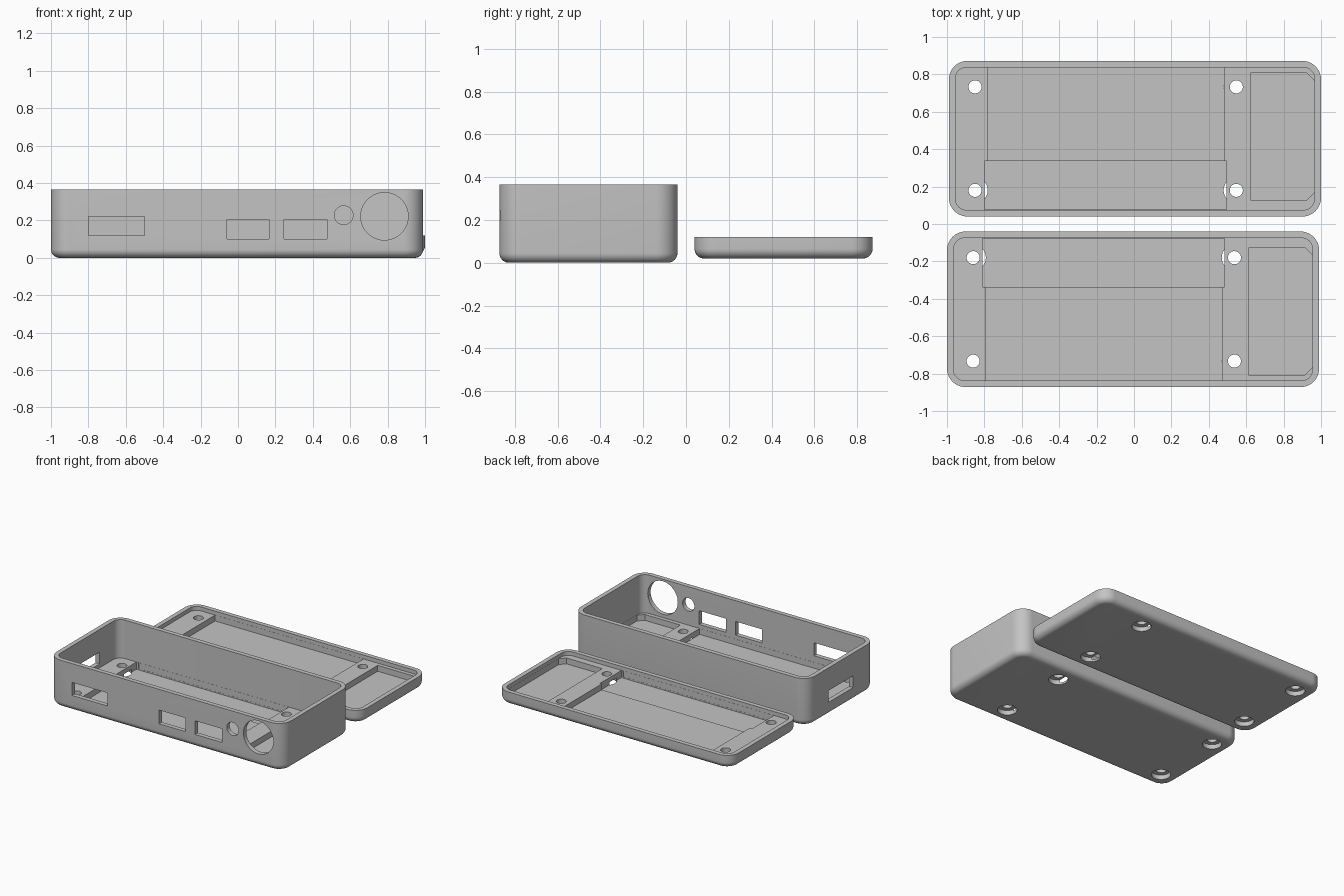
import bpy, bmesh
from math import cos, sin, pi

if "Cube" in bpy.data.objects:
    bpy.data.objects.remove(bpy.data.objects["Cube"])

grey = bpy.data.materials.new("plain grey")
grey.use_nodes = True
grey.diffuse_color = (0.55, 0.55, 0.55, 1)
grey.node_tree.nodes["Principled BSDF"].inputs["Base Color"].default_value = (0.55, 0.55, 0.55, 1)


def rounded_rect(x0, x1, y0, y1, r, seg=10):
    corners = [(x1 - r, y1 - r), (x0 + r, y1 - r), (x0 + r, y0 + r), (x1 - r, y0 + r)]
    return [(cx + r * cos(a), cy + r * sin(a))
            for q, (cx, cy) in enumerate(corners)
            for a in [(q + i / seg) * pi / 2 for i in range(seg + 1)]]


def rect(x0, x1, y0, y1):
    return [(x0, y0), (x1, y0), (x1, y1), (x0, y1)]


def circle(x, y, r, n=32):
    return [(x + r * cos(2 * pi * i / n), y + r * sin(2 * pi * i / n)) for i in range(n)]


def loft(name, rings):
    """Solid through equal-length rings of 3D points, capped at both ends."""
    bm = bmesh.new()
    loops = [[bm.verts.new(p) for p in ring] for ring in rings]
    for a, b in zip(loops, loops[1:]):
        for i in range(len(a)):
            j = (i + 1) % len(a)
            bm.faces.new((a[i], a[j], b[j], b[i]))
    bm.faces.new(loops[0])
    bm.faces.new(loops[-1])
    bmesh.ops.recalc_face_normals(bm, faces=bm.faces)
    mesh = bpy.data.meshes.new(name)
    bm.to_mesh(mesh)
    bm.free()
    mesh.materials.append(grey)
    ob = bpy.data.objects.new(name, mesh)
    bpy.context.collection.objects.link(ob)
    return ob


def cut(target, rings):
    cutter = loft("cutter", rings)
    cutter.hide_render = True
    mod = target.modifiers.new("cut", "BOOLEAN")
    mod.operation, mod.solver, mod.object = "DIFFERENCE", "EXACT", cutter
    deps = bpy.context.evaluated_depsgraph_get()
    target.data = bpy.data.meshes.new_from_object(target.evaluated_get(deps))
    target.modifiers.clear()
    bpy.data.objects.remove(cutter)


def half_shell(name, side, dx, z0, height):
    """One tray of the case; side is -1 for the base and 1 for the lid."""
    x0, x1, y0, y1 = -1 + dx, 0.99 + dx, 0.04, 0.872

    def ring(points, z):
        return [(x, side * y, z0 + z) for x, y in points]

    # Outer body with a rounded lower edge
    round_r, rings = 0.045, []
    for i in range(9):
        a = i / 8 * pi / 2
        inset = round_r * (1 - sin(a))
        rings.append(ring(rounded_rect(x0 + inset, x1 - inset, y0 + inset, y1 - inset,
                                       0.1 - inset), round_r * (1 - cos(a))))
    rings.append(ring(rounded_rect(x0, x1, y0, y1, 0.1), height))
    body = loft(name, rings)

    def pocket(points, bottom, top):
        cut(body, [ring(points, bottom), ring(points, top)])

    # Main cavity down to the screw ledges, then the lower pockets
    ledge, floor, inner = 0.07, 0.025, 0.035
    pocket(rounded_rect(x0 + inner, x1 - inner, y0 + inner, y1 - inner, 0.06),
           ledge, height + 0.1)
    pocket(rect(-0.79 + dx, 0.47 + dx, 0.076, 0.836), floor, ledge + 0.01)
    pocket(rect(-0.81 + dx, 0.485 + dx, 0.077, 0.337), floor - 0.01, ledge + 0.005)
    c, xa, xb, ya, yb = 0.04, 0.612 + dx, 0.954 + dx, 0.128, 0.807
    pocket([(xa, ya), (xb - c, ya), (xb, ya + c), (xb, yb - c), (xb - c, yb), (xa, yb)],
           floor, ledge + 0.01)

    # Counterbored screw holes
    for x in (-0.86 + dx, 0.537 + dx):
        for y in (0.18, 0.733):
            pocket(circle(x, y, 0.035), -0.1, ledge + 0.02)
            pocket(circle(x, y, 0.068), -0.1, 0.035)
    return body


base = half_shell("case_base", -1, 0, 0, 0.365)
lid = half_shell("case_lid", 1, 0.01, 0.02, 0.1)

# Port openings through the front wall
ports = [rect(-0.8, -0.5, 0.12, 0.22), rect(-0.06, 0.165, 0.1, 0.205),
         rect(0.245, 0.475, 0.1, 0.205), circle(0.565, 0.228, 0.05),
         circle(0.783, 0.222, 0.127, 48)]
for outline in ports:
    cut(base, [[(x, y, z) for x, z in outline] for y in (-0.95, -0.8)])

# Port opening through the end wall
cut(base, [[(x, y, z) for y, z in rect(-0.6, -0.3, 0.1, 0.19)] for x in (-1.1, -0.9)])

for ob in bpy.context.view_layer.objects:
    ob.select_set(ob in (base, lid))
bpy.context.view_layer.objects.active = base
bpy.ops.object.shade_smooth_by_angle(angle=pi / 6)
